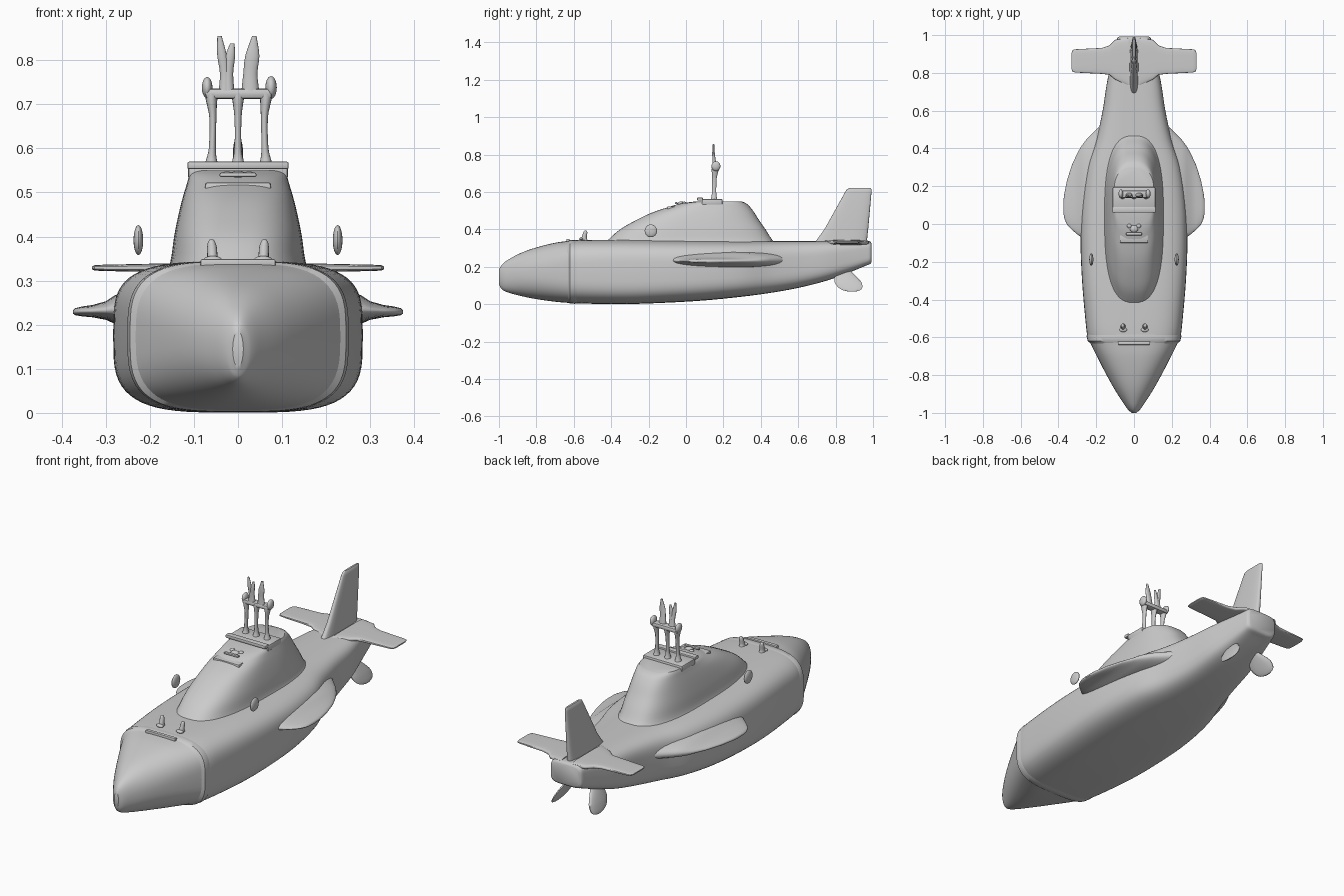
import bpy, bmesh, math
from mathutils import Vector

if "Cube" in bpy.data.objects:
    bpy.data.objects.remove(bpy.data.objects["Cube"])


def finish(bm, name, mirror=False, angle=35):
    bmesh.ops.recalc_face_normals(bm, faces=bm.faces)
    me = bpy.data.meshes.new(name)
    bm.to_mesh(me)
    bm.free()
    ob = bpy.data.objects.new(name, me)
    bpy.context.collection.objects.link(ob)
    bpy.ops.object.select_all(action='DESELECT')
    bpy.context.view_layer.objects.active = ob
    ob.select_set(True)
    bpy.ops.object.shade_smooth_by_angle(angle=math.radians(angle))
    if mirror:
        ob.modifiers.new("mirror", 'MIRROR').use_mirror_merge = False
    return ob


def loft(name, rings, mirror=False, angle=35):
    bm = bmesh.new()
    loops = [[bm.verts.new(p) for p in r] for r in rings]
    n = len(loops[0])
    for a, b in zip(loops, loops[1:]):
        for i in range(n):
            j = (i + 1) % n
            bm.faces.new((a[i], a[j], b[j], b[i]))
    bm.faces.new(loops[0])
    bm.faces.new(loops[-1])
    return finish(bm, name, mirror, angle)


def superellipse(a, b, e, n=48):
    pts = []
    for i in range(n):
        c, s = math.cos(math.tau * i / n), math.sin(math.tau * i / n)
        pts.append((a * math.copysign(abs(c) ** (2 / e), c),
                    b * math.copysign(abs(s) ** (2 / e), s)))
    return pts


def smooth(rows, steps=4):
    """Catmull-Rom style interpolation of station rows over their first value."""
    def slope(i, k):
        a, b = rows[max(i - 1, 0)], rows[min(i + 1, len(rows) - 1)]
        return (b[k] - a[k]) / (b[0] - a[0])
    out = []
    for i, (p, q) in enumerate(zip(rows, rows[1:])):
        h = q[0] - p[0]
        for s in range(steps):
            t = s / steps
            out.append([p[k] * (2*t**3 - 3*t**2 + 1) + q[k] * (3*t**2 - 2*t**3)
                        + h * slope(i, k) * (t**3 - 2*t*t + t)
                        + h * slope(i + 1, k) * (t**3 - t*t) for k in range(len(p))])
    return out + [list(rows[-1])]


def box(name, lo, hi, bevel=0.004, mirror=False):
    bm = bmesh.new()
    bmesh.ops.create_cube(bm, size=1)
    lo, hi = Vector(lo), Vector(hi)
    for v in bm.verts:
        v.co = (lo + hi) / 2 + v.co * (hi - lo)
    bmesh.ops.bevel(bm, geom=bm.edges[:], offset=bevel, segments=2, affect='EDGES', profile=0.5)
    return finish(bm, name, mirror)


def ball(name, c, r, mirror=False):
    bm = bmesh.new()
    bmesh.ops.create_uvsphere(bm, u_segments=20, v_segments=12, radius=1)
    for v in bm.verts:
        v.co = Vector(c) + v.co * Vector(r)
    return finish(bm, name, mirror)


def spindle(name, rows, mirror=False, e=2):
    """Upright part: rows of z, x, y, half width, half depth."""
    return loft(name, [[(x + u, y + v, z) for u, v in superellipse(a, b, e, 14)]
                       for z, x, y, a, b in smooth(rows, 3)], mirror, 60)


# Hull: y, half width, bottom, top, squareness
hull = [(-1.0, .012, .105, .185, 2), (-.985, .03, .08, .21, 2), (-.95, .055, .062, .238, 2.1),
        (-.88, .10, .043, .275, 2.2), (-.8, .145, .027, .303, 2.4), (-.7, .197, .013, .328, 2.8),
        (-.63, .232, .007, .338, 3.2), (-.6, .246, .005, .342, 3.4), (-.5, .258, .002, .344, 3.6),
        (-.3, .275, .001, .344, 3.8), (-.1, .283, .008, .342, 3.8), (.1, .278, .02, .34, 3.8),
        (.3, .25, .04, .338, 3.8), (.45, .2, .06, .337, 3.8), (.6, .166, .087, .337, 3.8),
        (.75, .143, .125, .337, 3.8), (.88, .113, .172, .337, 4), (.96, .095, .205, .336, 4.5),
        (.985, .088, .215, .334, 4.5), (.992, .078, .225, .325, 4.5)]
loft("hull", [[(u, y, (lo + hi) / 2 + v) for u, v in superellipse(w, (hi - lo) / 2, e, 64)]
              for y, w, lo, hi, e in smooth(hull)])

# Raised band where the bow joins the hull
loft("bow_collar", [[(u, y, .173 + v) for u, v in superellipse(w, h, 3.4, 64)]
                    for y, w, h in ((-.635, .225, .16), (-.62, .245, .170),
                                    (-.595, .251, .171), (-.57, .245, .167))])

# Conning tower: z, front y, rear y, half width
sail = [(.32, -.44, .485, .163), (.345, -.415, .46, .153), (.40, -.352, .425, .145),
        (.45, -.265, .39, .135), (.49, -.18, .365, .125), (.52, -.09, .342, .116),
        (.54, -.02, .32, .11), (.55, .06, .295, .104)]
loft("conning_tower", [[(u, (f + r) / 2 + v, z) for u, v in superellipse(w, (r - f) / 2, 2.7, 64)]
                       for z, f, r, w in smooth(sail, 3)])

# Mast platform, step and hatch fittings on the tower
box("mast_platform", (-.113, .085, .53), (.113, .195, .562), .006)
box("platform_lip", (-.115, .06, .553), (.115, .09, .57))
box("front_step", (-.075, -.10, .49), (.075, -.04, .523), .006)
box("hatch_rail", (-.042, -.06, .535), (.042, -.045, .545))
ball("hatch_knob", (0, -.025, .537), (.022, .02, .012))
ball("hatch_bracket", (.025, -.01, .54), (.012, .012, .008), True)

# Periscope masts
for label, x in (("left", -.06), ("middle", 0), ("right", .063)):
    spindle(label + "_mast", [(.55, x, .15, .02, .022), (.575, x, .15, .012, .014),
                              (.6, x * .97, .15, .008, .012), (.67, x * .95, .152, .008, .012),
                              (.71, x, .155, .013, .018), (.725, x, .155, .016, .018)])
box("mast_crossbar", (-.075, .138, .712), (.078, .178, .736), .009)
ball("left_mast_head", (-.07, .16, .738), (.012, .024, .024))
ball("right_mast_head", (.075, .16, .738), (.013, .024, .026))
blades = {"left_antenna": (-.03, -.042, .855, .011), "inner_antenna": (-.022, -.013, .838, .011),
          "right_antenna": (.028, .037, .855, .016)}
for label, (x0, x1, top, w) in blades.items():
    spindle(label, [(.725, x0, .153, w * 1.3, .014), (.77, x0, .15, w, .009),
                    (.81, (x0 + x1) / 2, .147, w, .007), (top, x1, .147, .005, .004)])

# Side wings: x, front y, rear y, half thickness
wing = [(.17, -.10, .53, .05), (.25, -.085, .45, .042), (.28, -.07, .41, .032),
        (.30, -.055, .375, .021), (.33, -.03, .31, .014), (.355, -.003, .23, .011),
        (.369, .03, .16, .008), (.374, .06, .12, .004)]
loft("side_wing", [[(x, (f + r) / 2 + u, .228 + t * .2 + v)
                    for u, v in superellipse((r - f) / 2, t, 2.3, 40)]
                   for x, f, r, t in wing], True, 50)

# Tail planes
tail = [(.03, .73, .985, .013), (.10, .765, .975, .012), (.13, .79, .945, .011),
        (.17, .795, .932, .01), (.31, .802, .925, .007), (.325, .806, .921, .006), (.331, .82, .905, .003)]
loft("tail_plane", [[(x, (f + r) / 2 + u, .329 + v)
                     for u, v in superellipse((r - f) / 2, t, 4, 32)]
                    for x, f, r, t in tail], True, 40)

# Upright tail fin: z, front y, rear y, half thickness
fin = [(.32, .68, .965, .024), (.345, .70, .968, .022), (.40, .74, .974, .019),
       (.60, .851, .992, .011), (.614, .86, .993, .009), (.62, .875, .985, .005)]
loft("tail_fin", [[(u, (f + r) / 2 + v, z) for u, v in superellipse(t, (r - f) / 2, 3, 32)]
                  for z, f, r, t in fin], False, 40)

# Splayed paddle blades under the stern: z, x, y, half width, half depth
spindle("stern_blade", [(.20, .055, .83, .012, .03), (.165, .075, .845, .013, .05),
                        (.12, .098, .865, .012, .073), (.09, .112, .878, .009, .066),
                        (.075, .119, .885, .006, .048), (.067, .123, .888, .003, .02)], True)

# Free-standing side discs
ball("side_disc", (.226, -.188, .392), (.011, .033, .034), True)

# Foredeck bollards and ridge
spindle("bollard", [(.335, .057, -.545, .016, .022), (.352, .058, -.545, .012, .015),
                    (.375, .059, -.54, .011, .012), (.388, .06, -.538, .008, .01),
                    (.393, .06, -.538, .004, .005)], True)
ball("bollard_foot", (.057, -.56, .348), (.02, .012, .008), True)
box("foredeck_ridge", (-.085, -.64, .33), (.085, -.622, .349))
